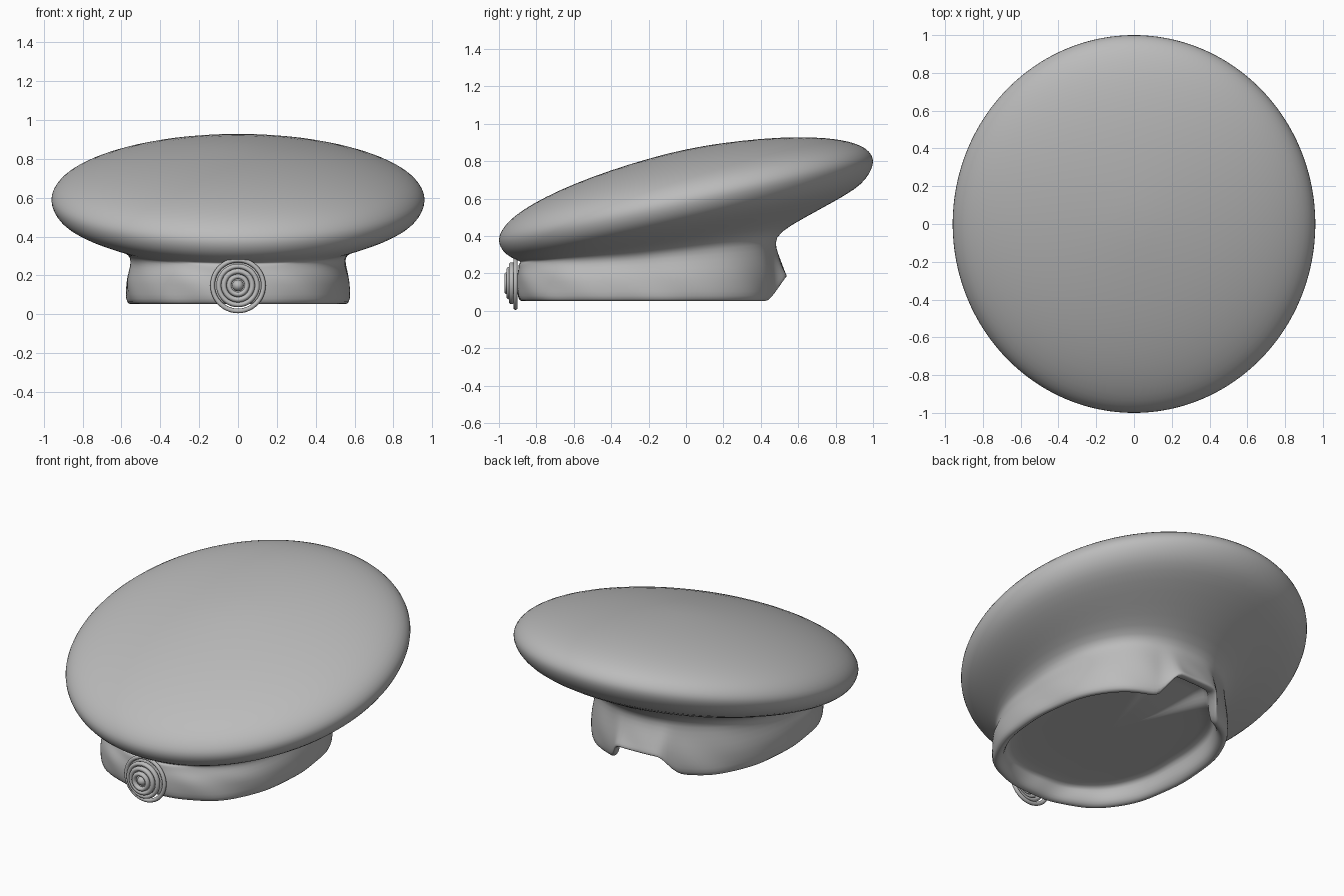
import bpy, bmesh, math

if "Cube" in bpy.data.objects:
    bpy.data.objects.remove(bpy.data.objects["Cube"])

cloth = bpy.data.materials.new("grey cloth")
cloth.diffuse_color = (0.5, 0.5, 0.5, 1)
cloth.use_nodes = True
cloth.node_tree.nodes["Principled BSDF"].inputs["Base Color"].default_value = cloth.diffuse_color

SEG = 96
SLOPE = 0.21  # backward rise of the crown


def crown_ring(r, h):
    """Ring of the tilted crown: radius fraction and height over the rim plane."""
    return (0.0, 0.59 + h, 0.96 * r, r, SLOPE, 0)


# Each ring: centre y, centre z, x radius, y radius, slope, band weight
rings = [crown_ring(r, h) for r, h in (
    (0.12, 0.271), (0.3, 0.258), (0.5, 0.233), (0.68, 0.197), (0.82, 0.155),
    (0.91, 0.114), (0.965, 0.075), (0.994, 0.035), (1.004, 0.0), (0.994, -0.04),
    (0.965, -0.085))]
rings += [
    (-0.005, 0.465, 0.87, 0.915, 0.205, 0),   # underside of crown
    (-0.05, 0.42, 0.78, 0.83, 0.19, 0),
    (-0.13, 0.375, 0.68, 0.76, 0.16, 0),
    (-0.20, 0.335, 0.585, 0.695, 0.12, 0.1),
    (-0.21, 0.295, 0.55, 0.685, 0.10, 0.3),   # neck
    (-0.21, 0.25, 0.553, 0.687, 0.06, 0.7),
    (-0.21, 0.19, 0.574, 0.694, 0.02, 1),     # head band
    (-0.21, 0.13, 0.576, 0.694, 0, 1),
    (-0.21, 0.075, 0.575, 0.69, 0, 1),
    (-0.21, 0.051, 0.56, 0.675, 0, 1),        # rolled lower lip
    (-0.21, 0.051, 0.535, 0.65, 0, 1),
    (-0.21, 0.075, 0.512, 0.627, 0, 1),
    (-0.21, 0.12, 0.505, 0.62, 0, 1),         # inner wall
    (-0.21, 0.165, 0.50, 0.615, 0.03, 1),
    (-0.21, 0.175, 0.47, 0.58, 0.03, 0.6),    # flat lining
    (-0.21, 0.178, 0.25, 0.3, 0.03, 0)]


def smoothstep(t):
    t = max(0.0, min(1.0, t))
    return t * t * (3 - 2 * t)


def finish(bm, name):
    me = bpy.data.meshes.new(name)
    bmesh.ops.recalc_face_normals(bm, faces=bm.faces)
    bm.to_mesh(me)
    bm.free()
    me.materials.append(cloth)
    ob = bpy.data.objects.new(name, me)
    bpy.context.collection.objects.link(ob)
    for p in me.polygons:
        p.use_smooth = True
    return ob


# Soft cap: crown, band and lining as one loft
bm = bmesh.new()
loops = []
for cy, cz, rx, ry, slope, band in rings:
    # the band is a little squarer than the round crown
    n = 2 + 0.45 * min(1, band * 2.5)
    loop = []
    for i in range(SEG):
        a = 2 * math.pi * i / SEG
        c, s = math.cos(a), math.sin(a)
        k = (abs(c) ** n + abs(s) ** n) ** (-1 / n)
        # shallow cloth wrinkles around the band
        k *= 1 + 0.007 * band * math.sin(11 * a + 25 * cz) * math.sin(3 * a + 1)
        x, y = rx * k * c, ry * k * s
        z = cz + slope * y
        y += cy
        # raised, flared opening at the back of the band
        if band and y > 0:
            notch = smoothstep((0.21 - abs(x + 0.03)) / 0.06)
            low = max(0.0, 0.29 - cz)
            z += notch * low * 0.52
            y += notch * low * 0.28
        loop.append(bm.verts.new((x, y, z)))
    loops.append(loop)
for la, lb in zip(loops, loops[1:]):
    for i in range(SEG):
        j = (i + 1) % SEG
        bm.faces.new((la[i], la[j], lb[j], lb[i]))
# close the crown top and the lining with fans
for loop, y, z in ((loops[0], 0, 0.863), (loops[-1], -0.21, 0.178)):
    tip = bm.verts.new((0, y, z))
    for i in range(SEG):
        bm.faces.new((loop[i], loop[(i + 1) % SEG], tip))
cap = finish(bm, "soft_cap")
cap.modifiers.new("smooth", "SUBSURF").levels = 1
cap.modifiers["smooth"].render_levels = 1


# Front badge: stepped concentric rings
def badge_ring(name, R, r, y, depth):
    b = bmesh.new()
    n, m = 40, 10
    grid = [[b.verts.new(((R + r * math.cos(q)) * math.cos(p), y + depth * math.sin(q),
                          0.148 + (R + r * math.cos(q)) * math.sin(p)))
             for q in (2 * math.pi * k / m for k in range(m))]
            for p in (2 * math.pi * k / n for k in range(n))]
    for i in range(n):
        for j in range(m):
            u, v = (i + 1) % n, (j + 1) % m
            b.faces.new((grid[i][j], grid[u][j], grid[u][v], grid[i][v]))
    return finish(b, name)


badge_ring("badge_outer_ring", 0.131, 0.012, -0.912, 0.012)
badge_ring("badge_second_ring", 0.099, 0.013, -0.932, 0.016)
badge_ring("badge_third_ring", 0.073, 0.014, -0.945, 0.016)
badge_ring("badge_inner_ring", 0.046, 0.013, -0.956, 0.016)

# Rounded stud in the badge centre
bm = bmesh.new()
bmesh.ops.create_uvsphere(bm, u_segments=20, v_segments=12, radius=0.03)
for v in bm.verts:
    v.co.y = v.co.y * 1.2 - 0.935
    v.co.z += 0.148
finish(bm, "badge_stud")
